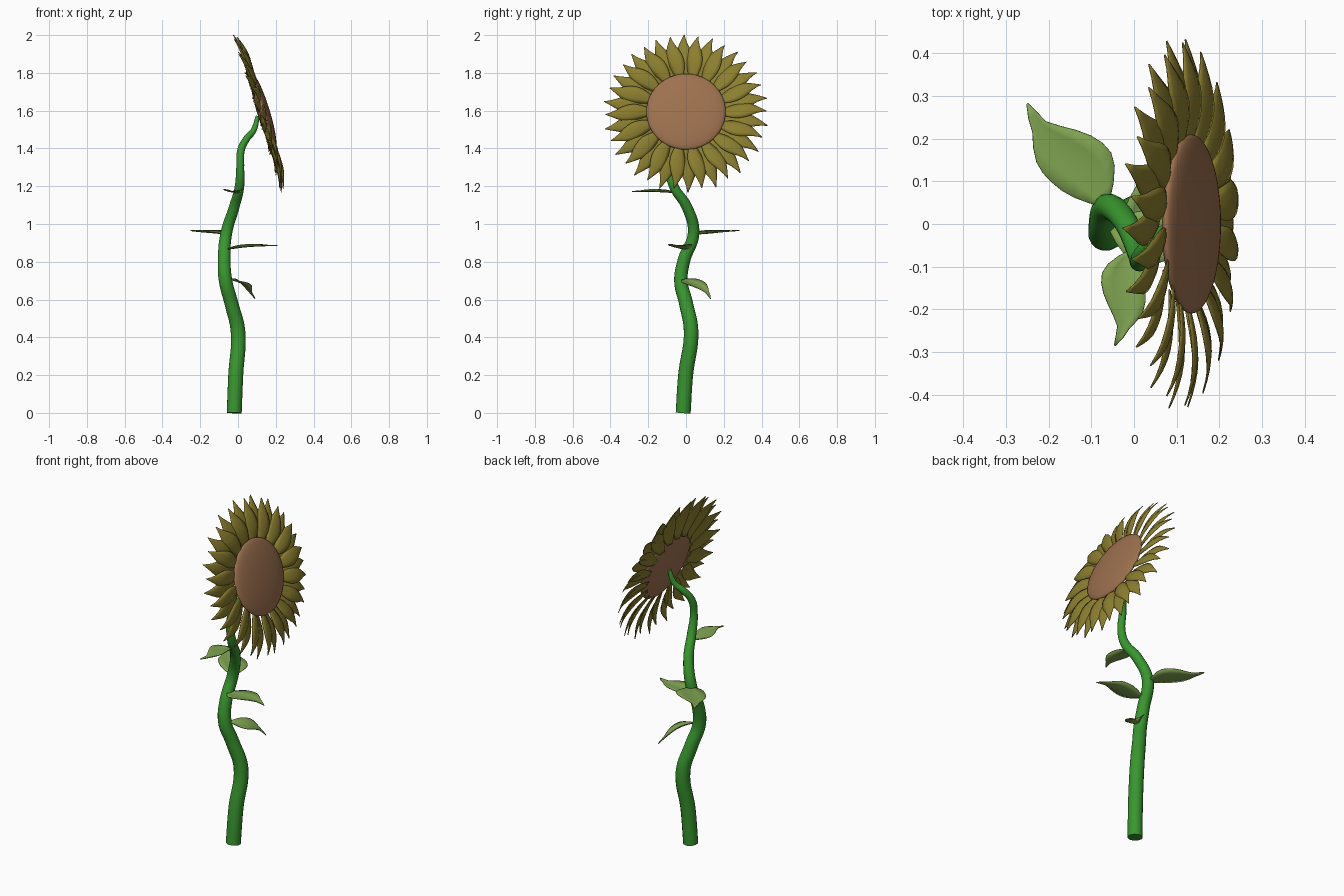
import bpy, bmesh, math
from mathutils import Vector, Matrix

if "Cube" in bpy.data.objects:
    bpy.data.objects.remove(bpy.data.objects["Cube"])

def mat(name, c):
    m = bpy.data.materials.new(name)
    m.diffuse_color = (*c, 1)
    m.use_nodes = True
    m.node_tree.nodes["Principled BSDF"].inputs["Base Color"].default_value = m.diffuse_color
    return m

STEM = mat("stem green", (0.04, 0.31, 0.028))
LEAF = mat("leaf green", (0.22, 0.38, 0.085))
PETAL = mat("petal gold", (0.26, 0.21, 0.028))
DISC = mat("seed brown", (0.34, 0.165, 0.078))

def finish(name, bm, material, thick=0):
    me = bpy.data.meshes.new(name)
    for f in bm.faces:
        f.smooth = True
    bm.to_mesh(me)
    bm.free()
    me.materials.append(material)
    ob = bpy.data.objects.new(name, me)
    bpy.context.collection.objects.link(ob)
    if thick:
        s = ob.modifiers.new("thickness", 'SOLIDIFY')
        s.thickness = thick
        s.offset = 0
    return ob

def blade(bm, base, tip, normal, width, prof, bow, cup, curl=0, hook=0):
    """Pointed sheet: prof = relative widths from base to tip."""
    base, tip = Vector(base), Vector(tip)
    axis = tip - base
    side = axis.cross(Vector(normal)).normalized()
    nrm = side.cross(axis).normalized()
    n, rows = len(prof) - 1, []
    for i, w in enumerate(prof):
        u = i / n
        c = base + axis * u + nrm * (bow * math.sin(math.pi * u) - curl * u ** 4)
        c += side * hook * math.sin(2 * math.pi * u)
        rows.append([bm.verts.new(c + side * (v * w * width / 2) + nrm * cup * w * v * v)
                     for v in (-1, -0.5, 0, 0.5, 1)])
    for a, b in zip(rows, rows[1:]):
        for j in range(4):
            bm.faces.new((a[j], a[j + 1], b[j + 1], b[j]))

# stem: tapered tube along a winding path (x, y, z, radius)
path = [(-.02, -.015, 0, .04), (-.012, -.002, .2, .04), (0, .027, .43, .039),
        (-.035, 0, .58, .037), (-.066, -.027, .7, .036), (-.073, -.01, .81, .034),
        (-.062, .04, .95, .031), (-.02, .005, 1.09, .028), (.008, -.065, 1.2, .025),
        (.012, -.09, 1.3, .021), (.016, -.075, 1.39, .02), (.045, -.04, 1.45, .019),
        (.082, -.01, 1.495, .016), (.105, .005, 1.57, .011)]
cu = bpy.data.curves.new("stem", 'CURVE')
cu.dimensions = '3D'
cu.bevel_depth = 1
cu.bevel_resolution = 6
cu.resolution_u = 8
cu.use_fill_caps = True
sp = cu.splines.new('BEZIER')
sp.bezier_points.add(len(path) - 1)
for p, (x, y, z, r) in zip(sp.bezier_points, path):
    p.co = (x, y, z)
    p.radius = r
    p.handle_left_type = p.handle_right_type = 'AUTO'
cu.materials.append(STEM)
stem = bpy.data.objects.new("stem", cu)
bpy.context.collection.objects.link(stem)
bpy.context.view_layer.objects.active = stem
stem.select_set(True)
bpy.ops.object.convert(target='MESH')
bpy.ops.object.shade_smooth_by_angle(angle=math.radians(50))

# leaves: base, tip, facing, width, bow
leaf_prof = (.12, .5, .8, .97, 1, .95, .8, .55, .27, .17, .03)
leaves = [((-.065, .045, .945), (-.25, .282, .965), (0, 0, 1), .15, .0),
          ((.0, -.06, 1.165), (-.045, -.285, 1.172), (0, 0, 1), .105, .003),
          ((-.06, .0, .865), (.21, -.06, .885), (0, 0, 1), .13, .006),
          ((-.04, -.02, .705), (.09, .13, .605), (.45, .15, .87), .1, .022)]
for k, (b, t, nr, w, bow) in enumerate(leaves):
    bm = bmesh.new()
    blade(bm, b, t, nr, w, leaf_prof, bow, .012, hook=.012)
    finish(f"leaf_{k + 1}", bm, LEAF, .004)

# flower head frame: faces +x, tilted upward
C = Vector((.12, 0, 1.59))
N = Vector((.957, 0, .292)).normalized()
E1 = Vector((0, 1, 0))
E2 = N.cross(E1)

# petals: two alternating rings, curled back at the tips
petal_prof = (.35, .6, .8, .95, 1, .95, .78, .5, .25, .03)
COUNT = 18
for ring, (r1, off) in enumerate(((.425, .008), (.437, -.008))):
    bm = bmesh.new()
    for i in range(COUNT):
        a = 2 * math.pi * (i + ring / 2) / COUNT
        d = E1 * math.cos(a) + E2 * math.sin(a)
        s = N.cross(d)
        blade(bm, C + d * .185 + N * off, C + d * r1 + s * .012 + N * off,
              N + s * .22, .088, petal_prof, .02, -.008, curl=.012, hook=.004)
    finish(("front_petals", "back_petals")[ring], bm, PETAL, .003)

# seed disc: flattened ball
bm = bmesh.new()
bmesh.ops.create_uvsphere(bm, u_segments=48, v_segments=24, radius=1)
rot = Matrix((E1, E2, N)).transposed().to_4x4()
bm.transform(Matrix.Translation(C + N * .015) @ rot @ Matrix.Diagonal((.21, .21, .034, 1)))
finish("seed_disc", bm, DISC)
